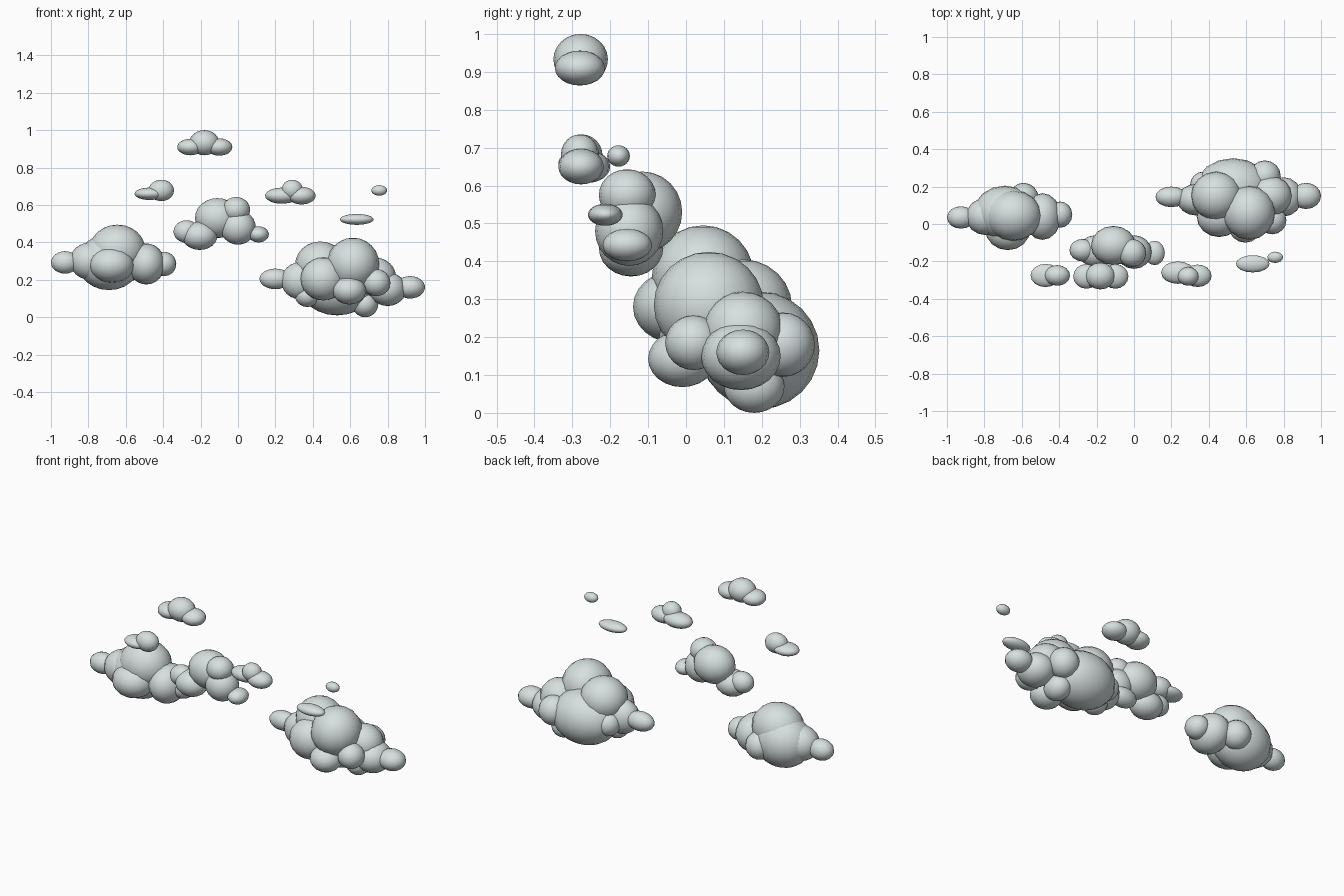
import bpy, bmesh
from mathutils import Matrix, Vector

mat = bpy.data.materials.new("pale cloud grey")
mat.diffuse_color = (0.68, 0.74, 0.74, 1)


def cloud(name, puffs):
    """One cloud from overlapping ellipsoids: (x, y, z, rx, ry, rz)."""
    bm = bmesh.new()
    for x, y, z, rx, ry, rz in puffs:
        m = Matrix.Translation(Vector((x, y, z))) @ Matrix.Diagonal((rx, ry, rz, 1))
        bmesh.ops.create_uvsphere(bm, u_segments=16, v_segments=12, radius=1, matrix=m)
    for f in bm.faces:
        f.smooth = True
    me = bpy.data.meshes.new(name)
    bm.to_mesh(me)
    bm.free()
    me.materials.append(mat)
    ob = bpy.data.objects.new(name, me)
    bpy.context.collection.objects.link(ob)
    return ob


# large cloud on the left
cloud("left_cloud", [
    (-.645, .045, .36, .15, .135, .135),
    (-.675, -.03, .28, .12, .11, .095),
    (-.69, .06, .295, .17, .145, .15),
    (-.79, .04, .30, .11, .10, .10),
    (-.925, .035, .293, .075, .06, .06),
    (-.49, .04, .285, .10, .125, .11),
    (-.395, .05, .285, .065, .07, .065),
    (-.59, .14, .27, .08, .08, .08),
])

# largest, lowest cloud on the right
cloud("right_cloud_top", [
    (.615, .06, .285, .14, .145, .14),
    (.44, .15, .28, .135, .13, .125),
    (.455, .04, .205, .12, .11, .115),
    (.53, .195, .165, .20, .157, .155),
    (.73, .15, .215, .115, .107, .105),
    (.80, .145, .15, .10, .105, .09),
    (.92, .15, .16, .08, .07, .06),
])
cloud("right_cloud_edge", [
    (.20, .145, .205, .085, .055, .055),
    (.335, .13, .195, .105, .085, .10),
    (.37, .21, .17, .07, .07, .07),
    (.37, .12, .115, .065, .07, .06),
    (.595, -.01, .143, .09, .09, .075),
    (.74, .02, .185, .075, .075, .072),
    (.68, .18, .07, .07, .08, .07),
    (.70, .255, .18, .085, .085, .085),
])

# medium cloud in the middle
cloud("middle_cloud", [
    (-.11, -.115, .53, .12, .105, .107),
    (-.01, -.155, .575, .075, .075, .068),
    (0, -.15, .48, .095, .09, .092),
    (.11, -.155, .443, .055, .065, .043),
    (-.205, -.145, .435, .095, .085, .075),
    (-.275, -.14, .458, .07, .06, .06),
])

# small high clouds
cloud("highest_cloud", [
    (-.18, -.278, .933, .08, .072, .067),
    (-.255, -.28, .91, .07, .066, .044),
    (-.10, -.28, .91, .07, .066, .046),
])
cloud("small_left_cloud", [
    (-.41, -.275, .678, .068, .055, .057),
    (-.473, -.275, .66, .08, .062, .033),
])
cloud("small_right_cloud", [
    (.29, -.28, .682, .057, .05, .053),
    (.235, -.26, .65, .09, .06, .043),
    (.34, -.277, .65, .075, .06, .047),
])

# single wisps
cloud("flat_wisp", [(.635, -.213, .523, .09, .046, .029)])
cloud("tiny_wisp", [(.755, -.178, .678, .042, .03, .028)])
